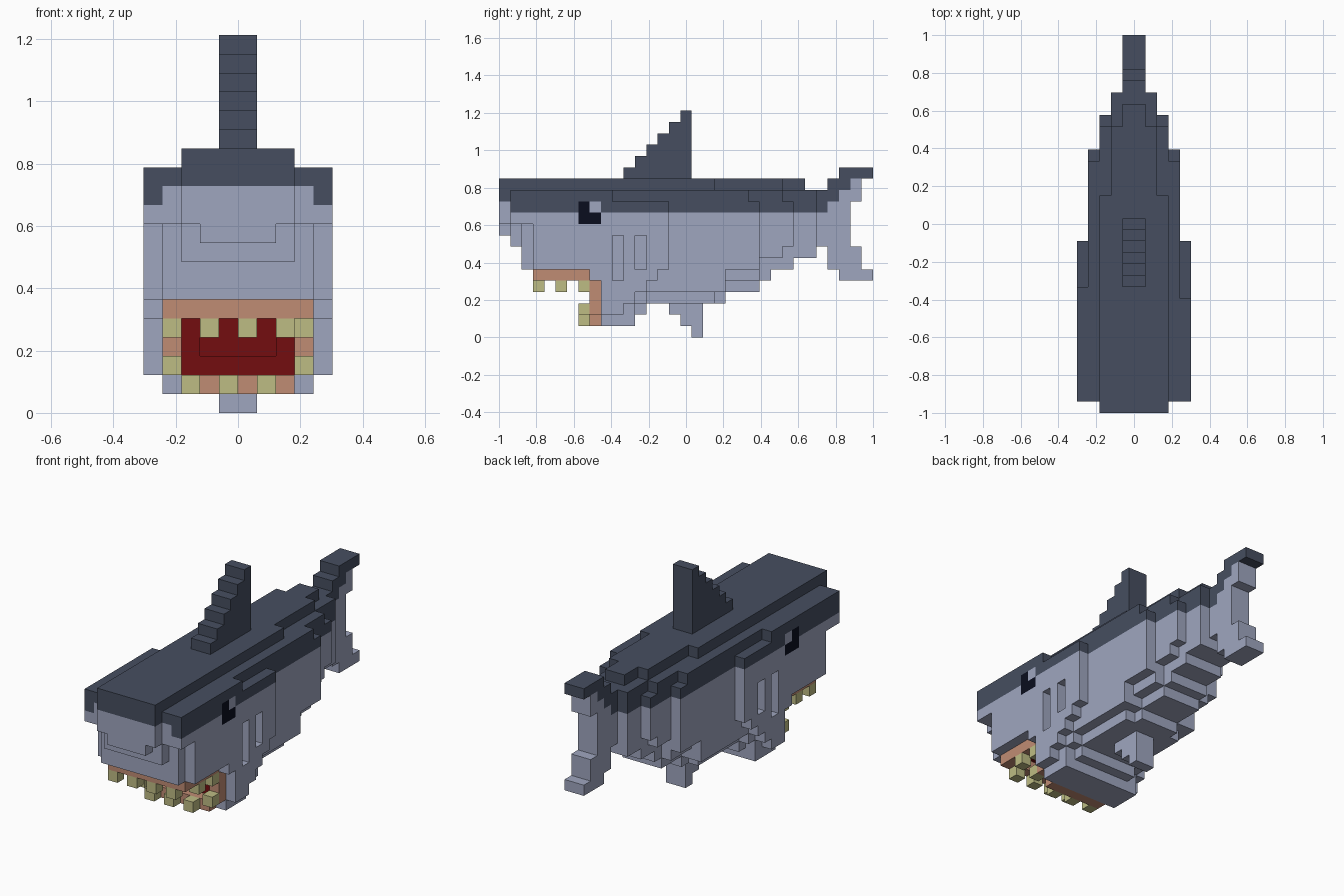
import bpy
import bmesh
from mathutils import Vector

if "Cube" in bpy.data.objects:
    bpy.data.objects.remove(bpy.data.objects["Cube"])

U = 2 / 33  # edge of one block
COLOURS = {
    "slate_back": (0.061, 0.076, 0.117),
    "pale_belly": (0.347, 0.381, 0.521),
    "gum_pink": (0.527, 0.262, 0.174),
    "tooth_yellow": (0.515, 0.503, 0.231),
    "mouth_red": (0.174, 0.004, 0.005),
    "eye_black": (0.003, 0.004, 0.013),
}
materials = {}
for label, rgb in COLOURS.items():
    mat = bpy.data.materials.new(label)
    mat.use_nodes = True
    mat.diffuse_color = (*rgb, 1)
    mat.node_tree.nodes["Principled BSDF"].inputs["Base Color"].default_value = (*rgb, 1)
    materials[label] = mat

blocks = {}  # cell -> (part, colour)


def cells(x0, x1, y0, y1, z0, z1):
    return [(x, y, z) for x in range(x0, x1) for y in range(y0, y1) for z in range(z0, z1)]


def fill(part, colour, x0, x1, *yz):
    for c in cells(x0, x1, *yz):
        blocks[c] = (part, colour)


def centred(part, colour, half, *yz):
    fill(part, colour, -half, half, *yz)


def carve(x0, x1, *yz):
    for c in cells(x0, x1, *yz):
        blocks.pop(c, None)


def both_sides(action, inner, outer, *yz):
    action(inner, outer, *yz)
    action(-outer, -inner, *yz)


def body(half, *yz):
    centred("body", "pale_belly", half, *yz)


# Nose and head
body(3, 0, 1, 10, 13)
body(2, 0, 1, 9, 10)
body(5, 1, 3, 10, 13)
body(3, 1, 3, 8, 10)
body(4, 2, 3, 6, 10)
body(5, 3, 9, 6, 13)
body(5, 8, 9, 5, 6)

# Ridge along the back
body(3, 0, 19, 13, 14)
body(2, 19, 25, 13, 14)
body(1, 25, 27, 13, 14)

# Widest trunk layer, its belly edge rising in steps
body(5, 9, 10, 2, 13)
body(5, 10, 11, 2, 12)
for i in range(4):
    body(5, 11 + i, 12 + i, 3 + i, 12)
fill("body", "pale_belly", -5, -4, 10, 11, 12, 13)

# Narrower trunk layers, tapering to the tail: half width, y range, bottom, top
for layer in [
    (4, 9, 12, 1, 13), (4, 12, 13, 3, 13), (4, 13, 20, 4, 13), (4, 20, 22, 6, 13),
    (4, 22, 23, 6, 12),
    (3, 12, 13, 2, 13), (3, 13, 19, 3, 13), (3, 19, 23, 5, 13), (3, 23, 25, 7, 13),
    (3, 25, 26, 8, 12),
    (2, 13, 20, 3, 13), (2, 20, 23, 4, 13), (2, 23, 24, 5, 13), (2, 24, 26, 6, 13),
    (2, 26, 28, 7, 13), (1, 28, 29, 8, 13),
]:
    body(*layer)

# Gill slits
both_sides(carve, 4, 5, 10, 11, 5, 9)
both_sides(carve, 4, 5, 12, 13, 6, 9)

# Tail fin
for yz in [(29, 30, 6, 14), (30, 31, 5, 15), (31, 32, 5, 8), (31, 32, 12, 15),
           (32, 33, 5, 6), (32, 33, 14, 15)]:
    centred("tail_fin", "pale_belly", 1, *yz)

# Dark back: a level line that climbs along the tail and lifts over the nose
for (x, y, z), (part, colour) in list(blocks.items()):
    line = 11 if y < 29 else min(y - 17, 14)
    if y < 2 and -4 <= x < 4:
        line = 12
    if z >= line:
        blocks[x, y, z] = (part, "slate_back")

# Stepped dorsal and belly fins
for i in range(6):
    centred("dorsal_fin", "slate_back", 1, 11 + i, 12 + i, 14, 15 + i)
for i in range(3):
    centred("belly_fin", "pale_belly", 1, 15 + i, 16 + i, 2 - i, 3)

# Mouth lining: palate and stepped throat
carve(-3, 3, 8, 9, 5, 6)
centred("mouth", "mouth_red", 3, 4, 9, 6, 7)
centred("mouth", "mouth_red", 3, 9, 11, 2, 6)
carve(-2, 2, 9, 10, 3, 5)


# Gums: upper ring and lower rim
def gum(*box):
    fill("gums", "gum_pink", *box)


gum(-4, 4, 3, 4, 5, 6)
both_sides(gum, 3, 4, 4, 8, 5, 6)
both_sides(gum, 3, 4, 8, 9, 2, 5)
gum(-3, 3, 8, 9, 1, 2)


# Teeth
def tooth(x, y, z):
    fill("teeth", "tooth_yellow", x, x + 1, y, y + 1, z, z + 1)


for x in (-4, -2, 0, 2):
    tooth(x, 3, 4)
for x in (-4, 3):
    tooth(x, 5, 4)
    tooth(x, 7, 4)
    tooth(x, 7, 2)
for x in (-3, -1, 1):
    tooth(x, 7, 1)

# Eyes: an L of dark blocks round a pale glint
for x in (-5, 4):
    fill("eyes", "eye_black", x, x + 1, 7, 9, 10, 12)
    fill("eyes", "pale_belly", x, x + 1, 8, 9, 11, 12)


def build(part):
    """Make one mesh from the exposed block faces of a part."""
    bm = bmesh.new()
    slots = []
    for cell, (owner, colour) in blocks.items():
        if owner != part:
            continue
        if colour not in slots:
            slots.append(colour)
        middle = Vector(cell) + Vector((0.5, 0.5, 0.5))
        for axis in range(3):
            for sign in (-1, 1):
                n = Vector((0, 0, 0))
                n[axis] = sign
                if tuple(int(a + b) for a, b in zip(cell, n)) in blocks:
                    continue
                s, t = Vector((0, 0, 0)), Vector((0, 0, 0))
                s[(axis + 1) % 3] = 0.5
                t[(axis + 2) % 3] = 0.5 * sign
                c = middle + n * 0.5
                corners = [c - s - t, c + s - t, c + s + t, c - s + t]
                face = bm.faces.new([bm.verts.new(p * U - Vector((0, 1, 0))) for p in corners])
                face.material_index = slots.index(colour)
    bmesh.ops.remove_doubles(bm, verts=bm.verts[:], dist=U / 100)
    mesh = bpy.data.meshes.new(part)
    bm.to_mesh(mesh)
    bm.free()
    for colour in slots:
        mesh.materials.append(materials[colour])
    bpy.context.collection.objects.link(bpy.data.objects.new(part, mesh))


for part in sorted({owner for owner, _ in blocks.values()}):
    build(part)
